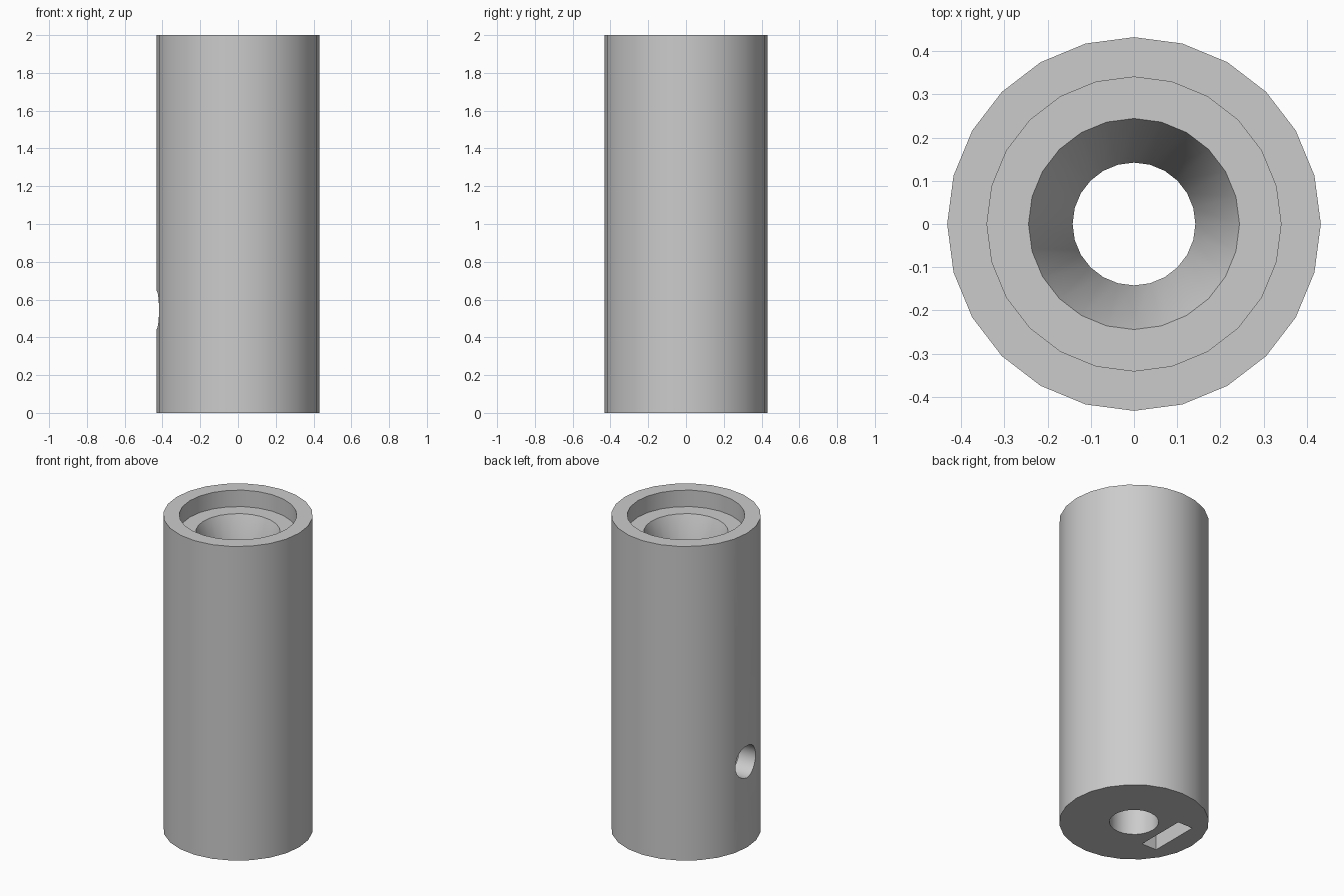
import bpy, bmesh, math
from mathutils import Matrix, Vector

SIDES = 24
HEIGHT = 2.0

cube = bpy.data.objects.get("Cube")
if cube:
    bpy.data.objects.remove(cube, do_unlink=True)

grey = bpy.data.materials.new("plain_grey")
grey.use_nodes = True
colour = (0.6, 0.6, 0.6, 1)
grey.diffuse_color = colour
grey.node_tree.nodes["Principled BSDF"].inputs["Base Color"].default_value = colour


def add_object(name, bm):
    bmesh.ops.recalc_face_normals(bm, faces=bm.faces)
    mesh = bpy.data.meshes.new(name)
    bm.to_mesh(mesh)
    bm.free()
    mesh.materials.append(grey)
    obj = bpy.data.objects.new(name, mesh)
    bpy.context.collection.objects.link(obj)
    return obj


def lathe(name, profile):
    """Turn a closed (radius, height) profile around the z axis."""
    bm = bmesh.new()
    verts = [bm.verts.new((r, 0, z)) for r, z in profile]
    edges = [bm.edges.new((verts[i - 1], v)) for i, v in enumerate(verts)]
    bmesh.ops.spin(bm, geom=verts + edges, axis=(0, 0, 1), cent=(0, 0, 0),
                   angle=math.tau, steps=SIDES, use_duplicate=False)
    bmesh.ops.remove_doubles(bm, verts=bm.verts, dist=0.0005)
    return add_object(name, bm)


def cut(target, cutter):
    cutter.hide_render = True
    mod = target.modifiers.new(cutter.name, "BOOLEAN")
    mod.operation = "DIFFERENCE"
    mod.solver = "EXACT"
    mod.object = cutter
    bpy.context.view_layer.objects.active = target
    bpy.ops.object.modifier_apply(modifier=mod.name)
    bpy.data.objects.remove(cutter, do_unlink=True)


# Tube with a stepped recess, a funnel and a straight bore
outer, recess, funnel, bore = 0.432, 0.34, 0.244, 0.142
step = HEIGHT - 0.105
tube = lathe("tube_body", [
    (bore, 0), (outer, 0), (outer, HEIGHT), (recess, HEIGHT),
    (recess, step), (funnel, step), (bore, step - 0.25)])

# Nut slot rising from the base
bm = bmesh.new()
bmesh.ops.create_cube(bm, size=1, matrix=Matrix.Translation((-0.25, 0, 0.3))
                      @ Matrix.Diagonal((0.105, 0.325, 0.8, 1)))
cut(tube, add_object("nut_slot_cutter", bm))

# Screw hole through the side wall into the bore
bm = bmesh.new()
bmesh.ops.create_cone(bm, cap_ends=True, segments=SIDES, radius1=0.102,
                      radius2=0.102, depth=0.6,
                      matrix=Matrix.Translation((-0.3, 0, 0.545))
                      @ Matrix.Rotation(math.pi / 2, 4, "Y"))
cut(tube, add_object("screw_hole_cutter", bm))

bpy.ops.object.select_all(action="DESELECT")
tube.select_set(True)
bpy.context.view_layer.objects.active = tube
bpy.ops.object.shade_smooth_by_angle(angle=math.radians(30))
